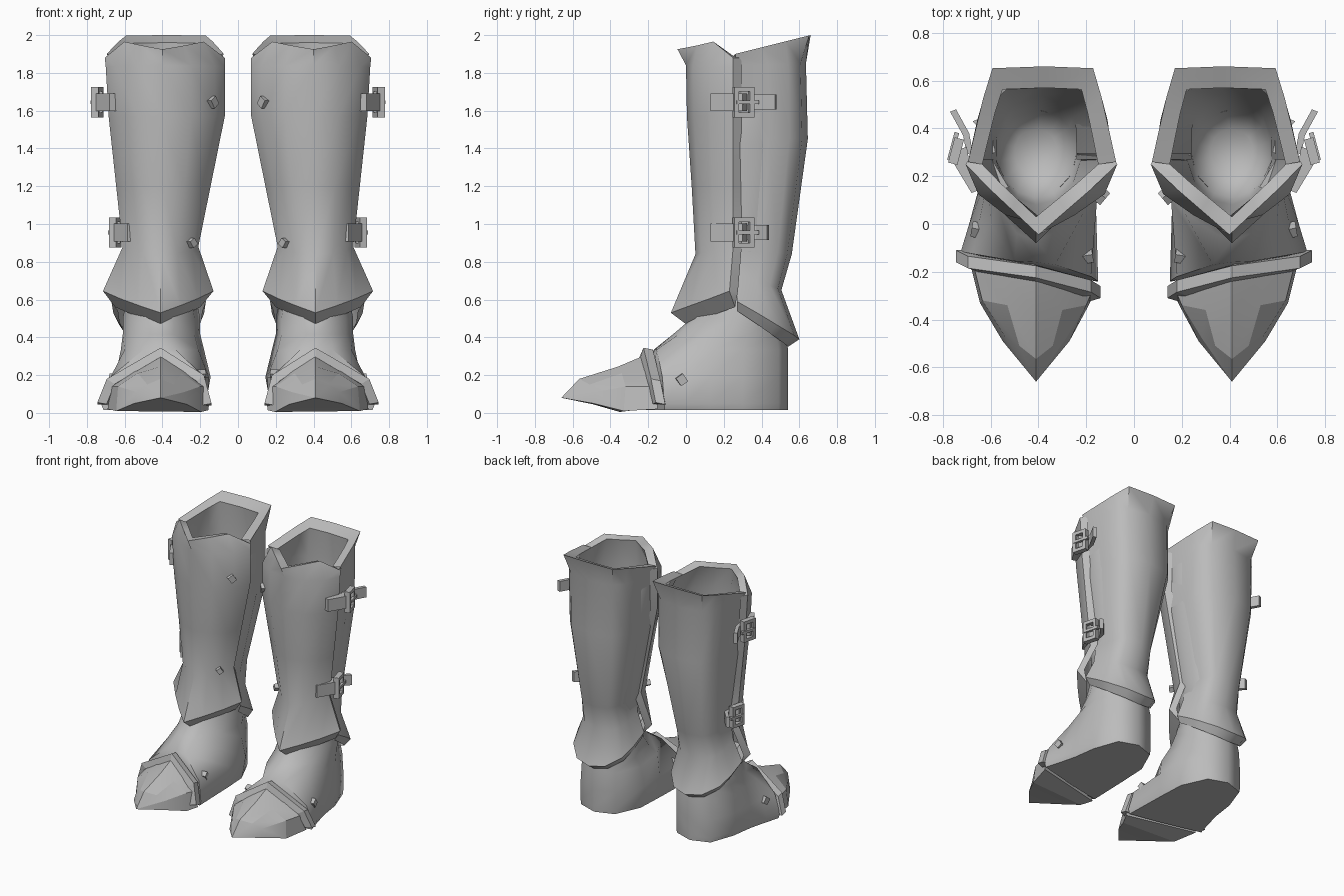
import bpy, bmesh, math
from mathutils import Vector, Matrix

if "Cube" in bpy.data.objects:
    bpy.data.objects.remove(bpy.data.objects["Cube"])

steel = bpy.data.materials.new("steel grey")
steel.diffuse_color = (0.5, 0.5, 0.5, 1)
steel.use_nodes = True
steel.node_tree.nodes["Principled BSDF"].inputs["Base Color"].default_value = steel.diffuse_color


def finish(name, bm, angle=35):
    """Turn a bmesh into a part, mirrored to both boots."""
    bmesh.ops.remove_doubles(bm, verts=bm.verts, dist=0.0005)
    bmesh.ops.recalc_face_normals(bm, faces=bm.faces)
    me = bpy.data.meshes.new(name)
    bm.to_mesh(me)
    bm.free()
    ob = bpy.data.objects.new(name, me)
    bpy.context.collection.objects.link(ob)
    me.materials.append(steel)
    bpy.ops.object.select_all(action='DESELECT')
    ob.select_set(True)
    bpy.context.view_layer.objects.active = ob
    if angle:
        bpy.ops.object.shade_smooth_by_angle(angle=math.radians(angle))
    ob.modifiers.new("pair", 'MIRROR')
    return ob


def loft(name, rows, closed=False, caps=(False, False), angle=35, flip=False):
    """Skin a list of cross-sections."""
    bm = bmesh.new()
    vr = [[bm.verts.new(p) for p in r] for r in rows]
    n = len(rows[0])
    for a, b in zip(vr, vr[1:]):
        for i in range(n if closed else n - 1):
            j = (i + 1) % n
            bm.faces.new((a[i], a[j], b[j], b[i]))
    if caps[0]:
        bm.faces.new(vr[0])
    if caps[1]:
        bm.faces.new(vr[-1])
    ob = finish(name, bm, angle)
    if flip:
        ob.data.flip_normals()
    return ob


def box(name, center, size, rot):
    bm = bmesh.new()
    bmesh.ops.create_cube(bm, size=1)
    bmesh.ops.scale(bm, vec=size, verts=bm.verts)
    bmesh.ops.transform(bm, matrix=Matrix.Translation(center) @ rot, verts=bm.verts)
    return finish(name, bm, 0)


def half(xo, xi, xc, ys, yc, zs, zc, curve):
    """Cross-section from outer seam to centre to inner seam; curve = (u, v, w) blends."""
    def arm(x):
        return [(xc + (x - xc) * u, yc + (ys - yc) * v, zc + (zs - zc) * w) for u, v, w in curve]
    return arm(xo) + [(xc, yc, zc)] + arm(xi)[::-1]


# Shin plate: pointed rims, rounded body, folded lower lip
POINT = [(1, 1, 1), (.7, .66, .65), (.37, .33, .33)]
ROUND = [(1, 1, 1), (.84, .5, .5), (.46, .15, .15)]
RIM = [(1, 1, 1), (.66, .64, -.9), (.36, .35, -.45)]
shin = [
    half(.635, .15, .41, .25, .03, 1.89, 1.92, RIM),
    half(.705, .07, .40, .25, -.045, 1.88, 1.925, RIM),
    half(.70, .07, .40, .25, .0, 1.83, 1.84, ROUND),
    half(.685, .07, .40, .25, .005, 1.57, 1.57, ROUND),
    half(.645, .145, .40, .25, .03, 1.2, 1.2, ROUND),
    half(.61, .21, .41, .25, .05, .88, .84, ROUND),
    half(.715, .13, .41, .23, -.08, .645, .53, POINT),
    half(.65, .20, .41, .26, .0, .56, .47, POINT),
]
hole_front = list(shin[0])
# seam edges turned inward to give the plate a visible thickness
for r in shin[1:-1]:
    (a, b, c), (d, e, f) = r[0], r[-1]
    r.insert(0, (a - .03, b + .045, c))
    r.append((d + .03, e + .045, f))
for r in (shin[0], shin[-1]):
    r.insert(0, r[0])
    r.append(r[-1])
loft("shin_plate", shin, angle=42)

# Calf plate: flat back at the rim, V-shaped lower lip
FLAT = [(1, 1, 1), (.9, .66, .66), (.8, .33, .33), (.68, .02, .02)]
CURVE = [(1, 1, 1), (.98, .55, .55), (.87, .26, .27), (.64, .08, .1)]
LIP = [(1, 1, 1), (.96, .66, .68), (.84, .36, .38), (.48, .08, .1)]
calf = [
    half(.635, .15, .37, .25, .57, 1.89, 1.96, FLAT),
    half(.695, .075, .375, .26, .66, 1.90, 2.0, FLAT),
    half(.662, .105, .385, .27, .635, 1.84, 1.85, CURVE),
    half(.645, .11, .39, .27, .645, 1.46, 1.45, CURVE),
    half(.577, .24, .40, .27, .56, .86, .84, CURVE),
    half(.595, .225, .41, .27, .505, .74, .65, CURVE),
    half(.67, .17, .41, .27, .60, .59, .39, LIP),
    half(.635, .19, .41, .27, .54, .54, .35, LIP),
]
loft("calf_plate", calf, angle=40)

# Hollow inside of the leg, hugging the plates and rounding off at the ankle
hole = hole_front + calf[0][::-1][1:-1]
n = len(hole)


def inside(x0, x1, y0, y1, z):
    """Rounded section with points matching the opening."""
    pts = []
    for x, y, _ in hole:
        a = math.atan2((y - .3) / .27, (x - .395) / .24)
        pts.append(((x0 + x1) / 2 + math.cos(a) * (x1 - x0) / 2,
                    (y0 + y1) / 2 + math.sin(a) * (y1 - y0) / 2, z))
    return pts


lining = [hole,
          inside(.10, .66, .03, .61, 1.75),
          inside(.11, .65, .03, .62, 1.42),
          inside(.22, .58, .08, .54, .86),
          inside(.24, .57, .11, .48, .66),
          inside(.32, .50, .2, .40, .57)]
loft("lining", lining, closed=True, caps=(False, True), angle=180, flip=True)

# Foot: flared front edge, rounded heel, sloping instep, ankle
low = [(.15, -.24), (.41, -.19), (.725, -.115), (.69, 0), (.655, .13), (.63, .3),
       (.56, .49), (.41, .54), (.26, .49), (.17, .3), (.16, .1)]
middle = [(.18, -.22), (.41, -.18), (.675, -.125), (.65, 0), (.64, .13), (.63, .3),
          (.56, .49), (.41, .54), (.26, .49), (.145, .3), (.155, .1)]
arch = [(.33, -.17), (.41, -.16), (.50, -.155), (.60, 0), (.62, .15), (.62, .3),
        (.55, .49), (.41, .54), (.26, .49), (.18, .3), (.21, .05)]
ankle = [(.34, -.04), (.41, -.07), (.49, -.04), (.57, .08), (.61, .2), (.61, .33),
         (.54, .48), (.41, .53), (.27, .48), (.2, .33), (.23, .12)]


def move(pts, y0, y1, s=1):
    """Squeeze the ankle section to a new depth and width."""
    return [(.41 + (x - .41) * s, y0 + (y + .07) / .6 * (y1 - y0)) for x, y in pts]


sole = [(.41 + (x - .41) * .96, y) for x, y in low]
foot = [(sole, .015), (low, .05), (middle, .19), (arch, .335), (ankle, .415),
        (move(ankle, .03, .52), .5), (move(ankle, .09, .48, .85), .66)]
loft("foot", [[(x, y, z) for x, y in p] for p, z in foot], closed=True, caps=(True, False), angle=62)

# Pointed toe cap with faceted top
tip = (.41, -.66, .08)
toe = [
    [(.69, -.15, .02), (.675, -.16, .14), (.55, -.2, .22), (.41, -.23, .30),
     (.28, -.25, .22), (.17, -.27, .14), (.155, -.27, .015)],
    [(.645, -.33, .01), (.635, -.32, .14), (.53, -.34, .21), (.41, -.36, .245),
     (.30, -.36, .21), (.20, -.34, .14), (.195, -.35, .005)],
    [(.55, -.49, .05), (.535, -.48, .11), (.48, -.51, .15), (.41, -.565, .18),
     (.34, -.51, .15), (.285, -.48, .11), (.27, -.49, .045)],
    [tip] * 7,
]
loft("toe_cap", toe, closed=True, caps=(True, False), angle=15)

# Raised band behind the toe cap
path = [(.745, -.135, .055), (.695, -.16, .18), (.41, -.2, .345), (.18, -.26, .2), (.14, -.285, .05)]
band = []
for x, y, z in path:
    p = Vector((x, y, z))
    inward = (Vector((.42, y, 0)) - p).normalized()
    band.append([p + Vector((0, .025, -.01)), p + Vector((0, -.025, 0)),
                 p + inward * .05 + Vector((0, -.04, 0)), p + inward * .07 + Vector((0, .03, 0))])
loft("toe_band", band, closed=True, caps=(True, True), angle=0)


def strip(name, pts, z, h, thick):
    """Upright strap following a plan path."""
    rows = []
    for x, y in pts:
        xi, yi = x - thick, y + thick * .4
        rows.append([(x, y, z - h), (x, y, z + h), (xi, yi, z + h), (xi, yi, z - h)])
    loft(name, rows, closed=True, caps=(True, True), angle=0)


# Straps with buckle frames across the outer seam
for tag, dx, z, end in (("upper", 0, 1.645, .47), ("lower", -.095, .955, .43)):
    strip(tag + "_strap", [(.68 + dx, .13), (.752 + dx, .25), (.76 + dx, .30)], z, .047, .06)
    strip(tag + "_strap_tail", [(.70 + dx, .29), (.715 + dx, .37), (.77 + dx, end)], z, .04, .025)
    rot = Matrix.Rotation(math.radians(15), 4, 'Z')
    c = Vector((.745 + dx, .305, z))
    for side, s in (("front", -1), ("rear", 1)):
        box(f"{tag}_buckle_{side}", c + rot @ Vector((0, s * .042, 0)), (.04, .025, .16), rot)
    for side, s in (("top", 1), ("bottom", -1)):
        box(f"{tag}_buckle_{side}", c + Vector((0, 0, s * .068)), (.04, .1, .025), rot)
    box(tag + "_buckle_pin", c + Vector((.012, .02, 0)), (.02, .12, .02), rot)

# Small square studs on shin and foot
for name, c, s, yaw in (("shin_stud_upper", (.14, .12, 1.645), .05, 40),
                        ("shin_stud_lower", (.245, .125, .9), .04, 50),
                        ("foot_stud_outer", (.655, -.025, .175), .05, 10),
                        ("foot_stud_inner", (.195, -.135, .2), .045, -10)):
    rot = Matrix.Rotation(math.radians(yaw), 4, 'Z') @ Matrix.Rotation(math.radians(35), 4, 'X')
    box(name, c, (s, s * .9, s), rot)
